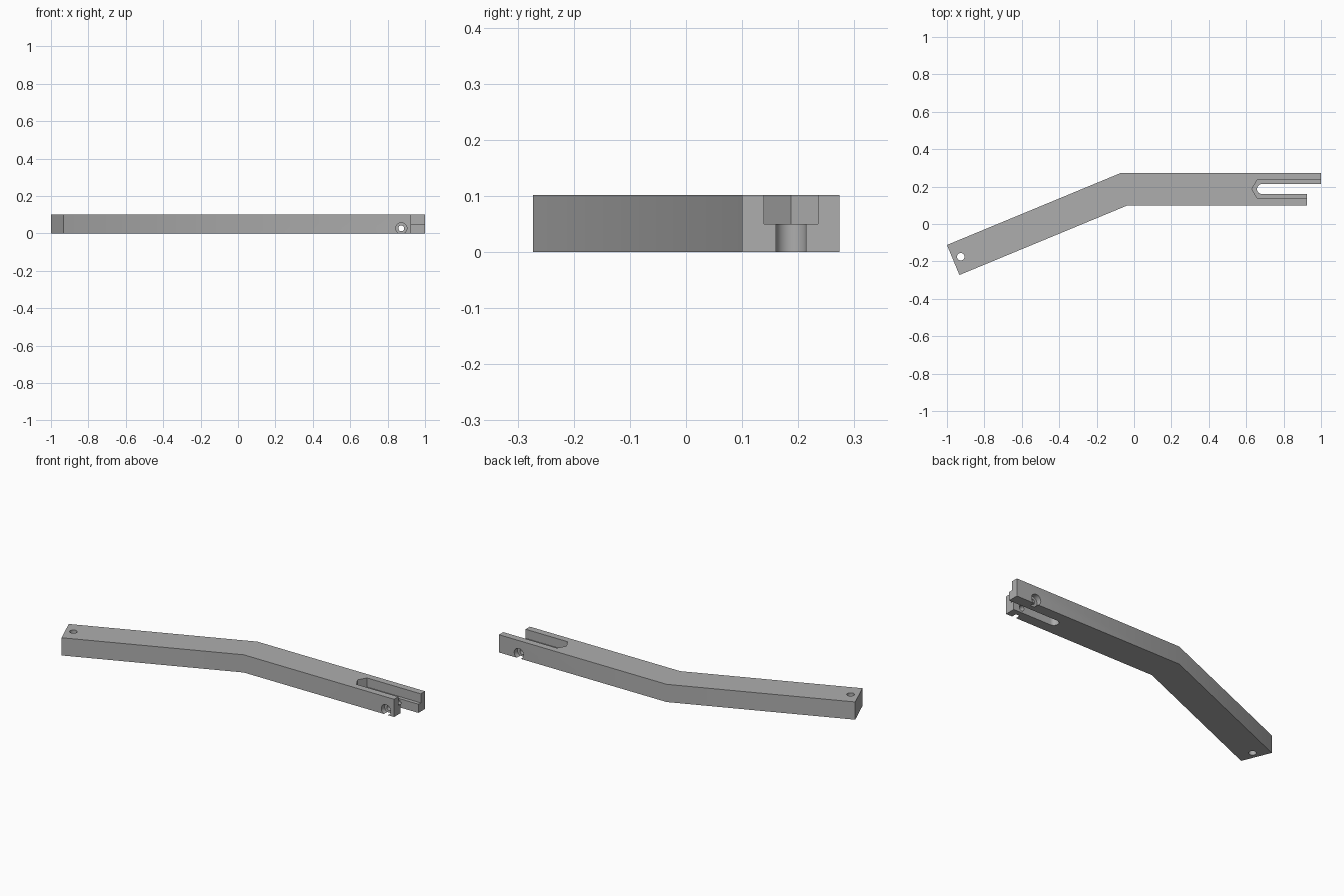
import bpy, bmesh, math
from mathutils import Matrix, Vector

if "Cube" in bpy.data.objects:
    bpy.data.objects.remove(bpy.data.objects["Cube"])

grey = bpy.data.materials.new("mid grey")
grey.diffuse_color = (0.42, 0.42, 0.42, 1)
grey.use_nodes = True
grey.node_tree.nodes["Principled BSDF"].inputs["Base Color"].default_value = grey.diffuse_color

HEIGHT, WIDTH, BACK = 0.102, 0.174, 0.274
FRONT = BACK - WIDTH
MID = (FRONT + BACK) / 2
ANGLE = math.radians(22.5)


def prism(name, outline, z0, z1):
    """Extrude a counter-clockwise outline from z0 to z1."""
    bm = bmesh.new()
    face = bm.faces.new([bm.verts.new((x, y, z0)) for x, y in outline])
    new = bmesh.ops.extrude_face_region(bm, geom=[face])["geom"]
    bmesh.ops.translate(bm, vec=(0, 0, z1 - z0),
                        verts=[v for v in new if isinstance(v, bmesh.types.BMVert)])
    bmesh.ops.recalc_face_normals(bm, faces=bm.faces)
    mesh = bpy.data.meshes.new(name)
    bm.to_mesh(mesh)
    bm.free()
    obj = bpy.data.objects.new(name, mesh)
    bpy.context.collection.objects.link(obj)
    mesh.materials.append(grey)
    return obj


def ring(cx, cy, r, n, start=0.0):
    return [(cx + r * math.cos(start + i * math.tau / n),
             cy + r * math.sin(start + i * math.tau / n)) for i in range(n)]


def slot(cx, cy, r, n, half):
    """Slot open to the right whose closed end is half of an n-sided ring."""
    end = [(cx + r * math.cos(a), cy + r * math.sin(a))
           for a in (math.tau * i / n for i in range(n + 1))
           if math.cos(a) < 0.01]
    return [(1.1, cy + half)] + end + [(1.1, cy - half)]


def cross_hole(name, r, n, y0, y1):
    """Cutter running along y through the prongs."""
    obj = prism(name, ring(0, 0, r, n), -y1, -y0)
    obj.data.transform(Matrix.Translation((0.873, 0, 0.027))
                       @ Matrix.Rotation(math.radians(90), 4, 'X'))
    return obj


# Bent bar with the front prong shorter than the back one
bend = -0.068
left_y = BACK - (1 + bend) * math.tan(ANGLE)
arm = prism("bent_arm", [
    (-1, left_y),
    (-1 + WIDTH * math.sin(ANGLE), left_y - WIDTH * math.cos(ANGLE)),
    (bend + WIDTH * math.tan(ANGLE / 2), FRONT),
    (0.925, FRONT), (0.925, MID), (1, MID), (1, BACK), (bend, BACK)], 0, HEIGHT)

# Bolt slot, nut channel, pivot hole, clamp hole and its two counterbores
cutters = [
    prism("bolt_slot_cutter", slot(0.685, MID, 0.027, 32, 0.027), -0.1, 0.2),
    prism("nut_channel_cutter", slot(0.686, MID, 0.0555, 6, 0.048), 0.05, 0.2),
    prism("pivot_hole_cutter", ring(-0.926, -0.175, 0.02, 32), -0.1, 0.2),
    cross_hole("clamp_hole_cutter", 0.0155, 32, 0.0, 0.4),
    cross_hole("front_counterbore_cutter", 0.03, 32, 0.0, FRONT + 0.03),
    cross_hole("back_counterbore_cutter", 0.03, 32, BACK - 0.03, 0.4),
]
bpy.context.view_layer.objects.active = arm
arm.select_set(True)
for cutter in cutters:
    mod = arm.modifiers.new(cutter.name, 'BOOLEAN')
    mod.operation, mod.solver, mod.object = 'DIFFERENCE', 'EXACT', cutter
    bpy.ops.object.modifier_apply(modifier=mod.name)
    bpy.data.objects.remove(cutter)

bpy.ops.object.shade_smooth_by_angle(angle=math.radians(30))
